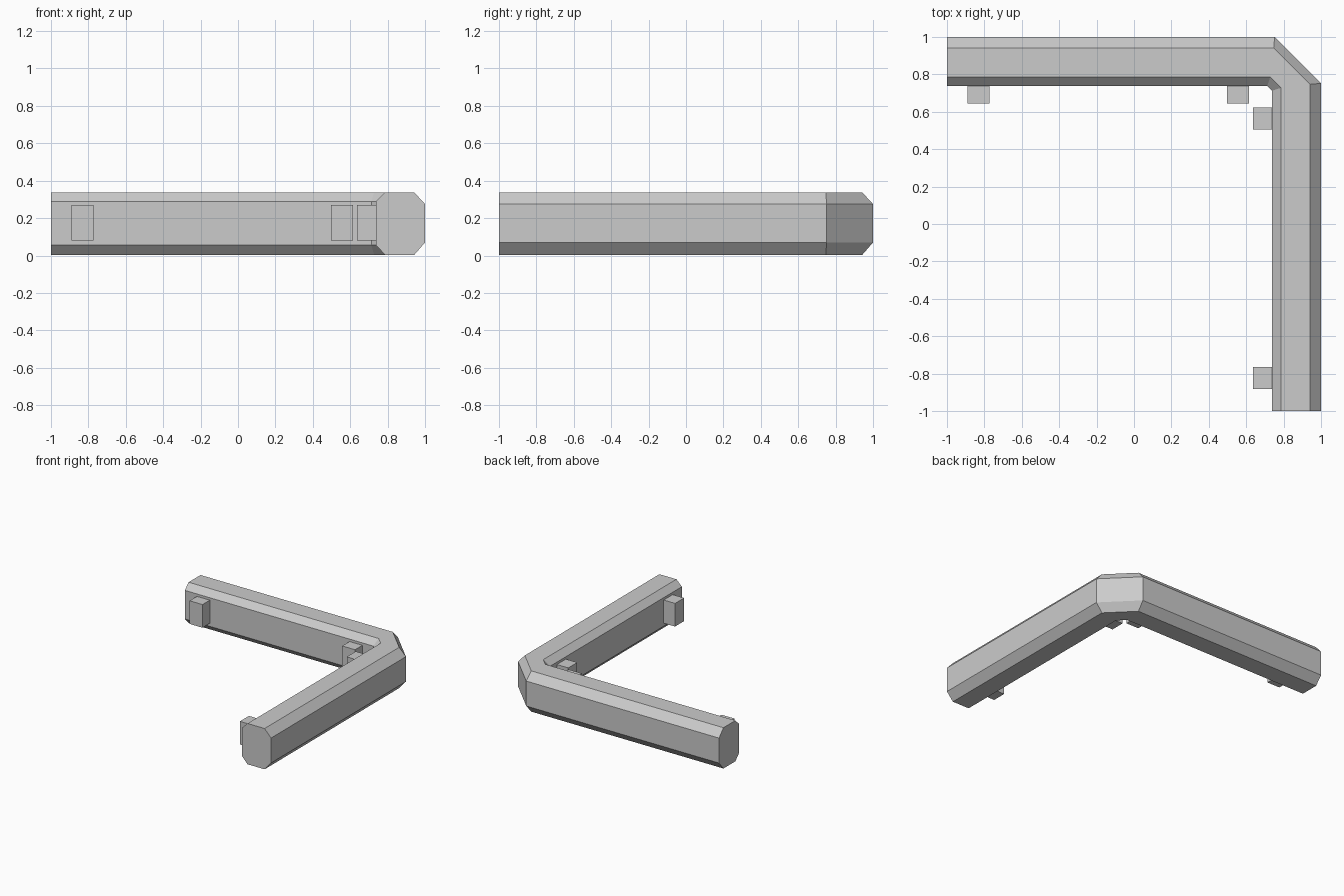
import bpy
import bmesh

cube = bpy.data.objects.get("Cube")
if cube:
    bpy.data.objects.remove(cube, do_unlink=True)

grey = bpy.data.materials.new("light_grey")
grey.use_nodes = True
colour = (0.6, 0.6, 0.6, 1)
grey.diffuse_color = colour
grey.node_tree.nodes["Principled BSDF"].inputs["Base Color"].default_value = colour


def finish(name, bm):
    bmesh.ops.recalc_face_normals(bm, faces=bm.faces)
    mesh = bpy.data.meshes.new(name)
    bm.to_mesh(mesh)
    bm.free()
    mesh.materials.append(grey)
    obj = bpy.data.objects.new(name, mesh)
    bpy.context.collection.objects.link(obj)
    return obj


# Corner rail: eight-sided section swept round a cut corner
# Each section point: distance across, height, where the corner cut starts
BOTTOM, TOP = 0.003, 0.338
section = [
    (1.0, 0.07, 0.752), (1.0, 0.275, 0.752),
    (0.942, TOP, 0.747), (0.787, TOP, 0.728),
    (0.738, 0.29, 0.713), (0.738, 0.055, 0.713),
    (0.787, BOTTOM, 0.728), (0.942, BOTTOM, 0.747),
]
bm = bmesh.new()
rings = [
    [bm.verts.new((-1, r, z)) for r, z, k in section],
    [bm.verts.new((k, r, z)) for r, z, k in section],
    [bm.verts.new((r, k, z)) for r, z, k in section],
    [bm.verts.new((r, -1, z)) for r, z, k in section],
]
n = len(section)
for a, b in zip(rings, rings[1:]):
    for i in range(n):
        j = (i + 1) % n
        bm.faces.new((a[i], a[j], b[j], b[i]))
bm.faces.new(rings[0])
bm.faces.new(rings[-1])
finish("corner_rail", bm)


# Mounting blocks on the inner walls
def block(name, x0, x1, y0, y1, z0=0.08, z1=0.27):
    bm = bmesh.new()
    bmesh.ops.create_cube(bm, size=1)
    bmesh.ops.scale(bm, vec=(x1 - x0, y1 - y0, z1 - z0), verts=bm.verts)
    bmesh.ops.translate(bm, vec=((x0 + x1) / 2, (y0 + y1) / 2, (z0 + z1) / 2),
                        verts=bm.verts)
    finish(name, bm)


for name, x in (("back_block_outer", -0.89), ("back_block_inner", 0.497)):
    block(name, x, x + 0.117, 0.643, 0.745)
for name, y in (("side_block_front", -0.882), ("side_block_back", 0.505)):
    block(name, 0.635, 0.745, y, y + 0.117)
